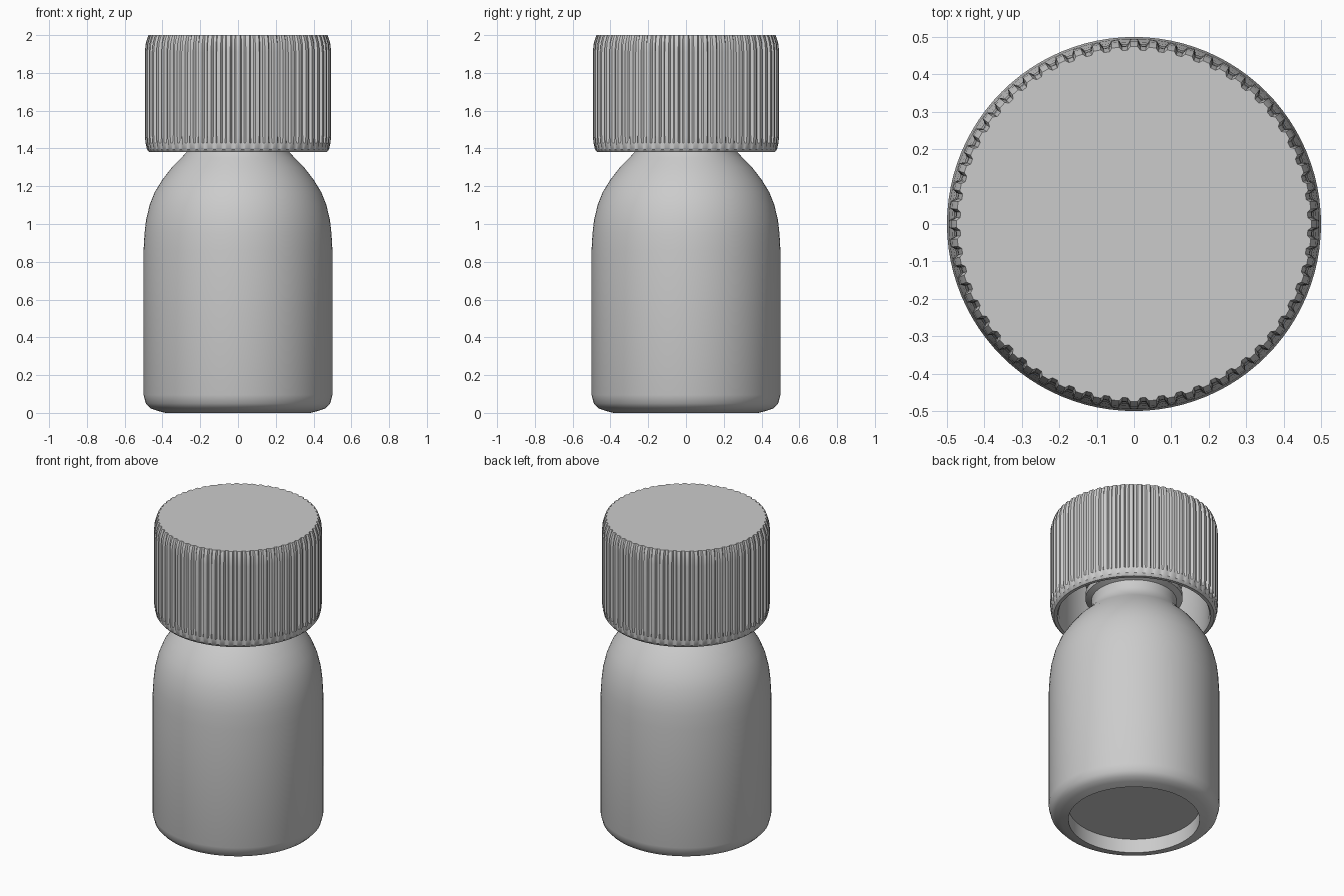
import bpy, bmesh, math

if "Cube" in bpy.data.objects:
    bpy.data.objects.remove(bpy.data.objects["Cube"], do_unlink=True)

grey = bpy.data.materials.new("plain grey")
grey.use_nodes = True
COLOR = (0.6, 0.6, 0.6, 1)
grey.diffuse_color = COLOR
grey.node_tree.nodes["Principled BSDF"].inputs["Base Color"].default_value = COLOR


def lathe(name, profile, angles, sharp=30):
    """Revolve (radius, z, groove depth) points; each angle carries a groove weight."""
    bm = bmesh.new()
    rings = []
    for r, z, depth in profile:
        ring = []
        for a, weight in angles:
            rad = r - depth * weight
            ring.append(bm.verts.new((rad * math.cos(a), rad * math.sin(a), z)))
        rings.append(ring)
    n = len(angles)
    for low, high in zip(rings, rings[1:]):
        for i in range(n):
            j = (i + 1) % n
            bm.faces.new((low[i], low[j], high[j], high[i]))
    # flat discs close both ends
    bm.faces.new(rings[0])
    bm.faces.new(rings[-1])
    bmesh.ops.recalc_face_normals(bm, faces=bm.faces)
    mesh = bpy.data.meshes.new(name)
    bm.to_mesh(mesh)
    bm.free()
    mesh.materials.append(grey)
    obj = bpy.data.objects.new(name, mesh)
    bpy.context.collection.objects.link(obj)
    bpy.ops.object.select_all(action='DESELECT')
    obj.select_set(True)
    bpy.context.view_layer.objects.active = obj
    bpy.ops.object.shade_smooth_by_angle(angle=math.radians(sharp))
    return obj


# bottle: recessed base, rounded foot, straight wall, shoulder, neck
bottle = [(0.385, 0.09), (0.385, 0), (0.43, 0.012), (0.465, 0.025), (0.488, 0.05),
          (0.5, 0.095), (0.5, 0.86), (0.495, 0.95), (0.487, 1.02), (0.468, 1.1),
          (0.44, 1.17), (0.4, 1.235), (0.35, 1.3), (0.3, 1.35), (0.265, 1.39),
          (0.25, 1.43), (0.25, 1.47)]
# screw thread ridges up the neck
for k in range(4):
    z = 1.48 + 0.1 * k
    bottle += [(0.25, z), (0.285, z + 0.015), (0.285, z + 0.045), (0.25, z + 0.06)]
bottle += [(0.25, 1.95)]
round_angles = [(2 * math.pi * i / 96, 0) for i in range(96)]
lathe("bottle", [(r, z, 0) for r, z in bottle], round_angles)

# ribbed cap: hollow underside, rounded lips, grooves fading at both ends
RIBS = 60
rib_angles = []
for i in range(RIBS):
    for offset, weight in ((0, 0), (0.4, 0), (0.55, 1), (0.85, 1)):
        rib_angles.append((2 * math.pi * (i + offset - 0.2) / RIBS, weight))
cap = [(0.44, 1.94, 0), (0.44, 1.4, 0), (0.45, 1.38, 0), (0.47, 1.38, 0),
       (0.482, 1.395, 0), (0.49, 1.43, 0.008), (0.493, 1.47, 0.016),
       (0.493, 1.91, 0.016), (0.489, 1.955, 0.014), (0.48, 1.985, 0.011),
       (0.474, 2.0, 0.009)]
lathe("ribbed_cap", cap, rib_angles)
